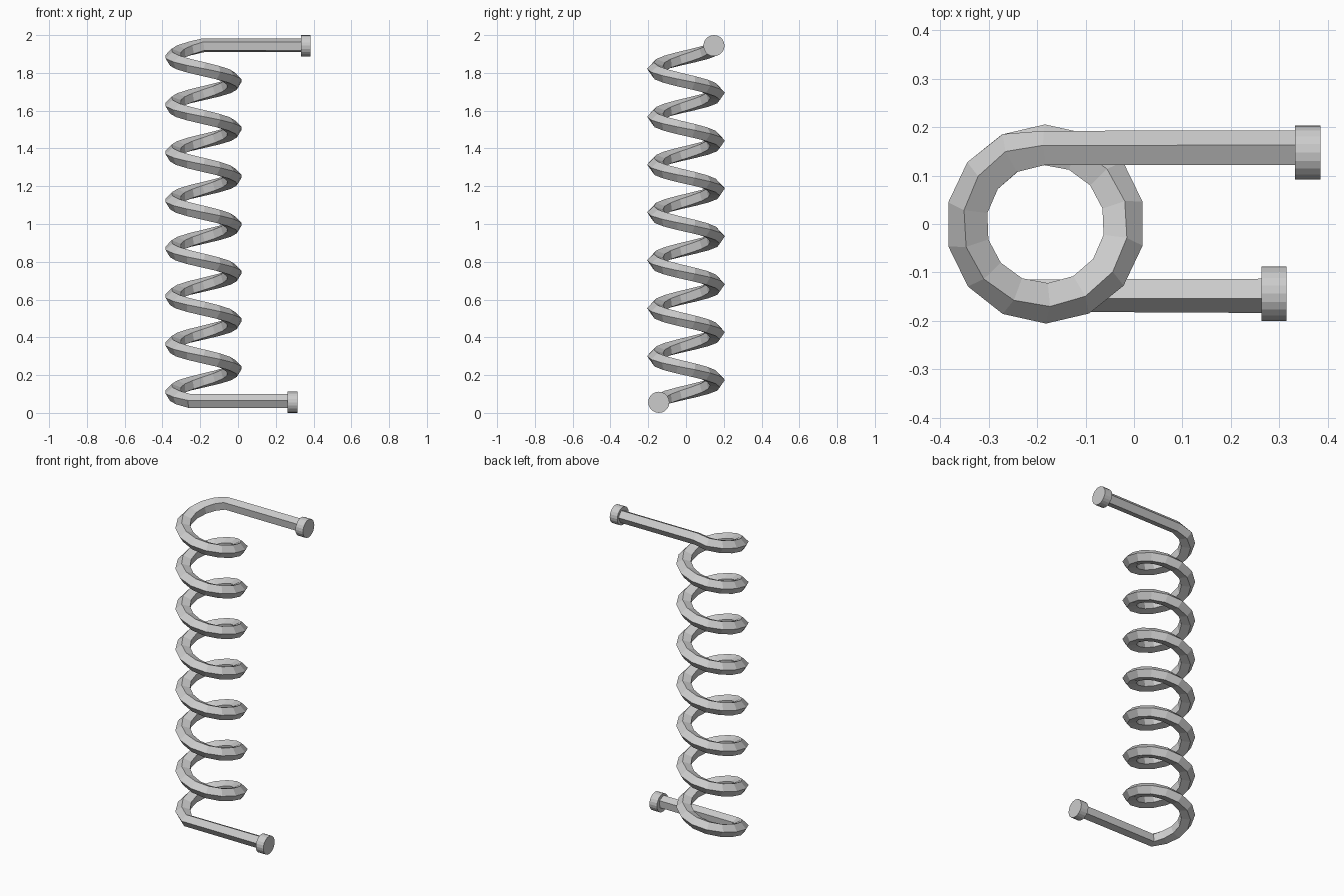
import bpy
import bmesh
from math import cos, sin, pi, radians
from mathutils import Vector, Matrix

if "Cube" in bpy.data.objects:
    bpy.data.objects.remove(bpy.data.objects["Cube"])

CX, RADIUS, SEGS, STEPS = -0.183, 0.161, 14, 104   # helix centre, radius, steps per turn, total
Z0, Z1 = 0.062, 1.945
UP = Vector((0, 0, 1))


def finish(name, bm):
    bmesh.ops.recalc_face_normals(bm, faces=bm.faces)
    mesh = bpy.data.meshes.new(name)
    bm.to_mesh(mesh)
    bm.free()
    obj = bpy.data.objects.new(name, mesh)
    bpy.context.collection.objects.link(obj)
    return obj


# Wire path: straight lower leg, clockwise coil, straight upper leg
path = [Vector((0.27, -0.146, Z0))]
for i in range(STEPS + 1):
    a = pi / 2 + (STEPS - i) * 2 * pi / SEGS
    path.append(Vector((CX + RADIUS * cos(a), RADIUS * sin(a), Z0 + (Z1 - Z0) * i / STEPS)))
path[-1].y = 0.155
path.append(Vector((0.345, 0.155, Z1)))

# Five-sided section swept along the path, one corner facing outward
bm = bmesh.new()
rings = []
last = len(path) - 1
for i, p in enumerate(path):
    t = Vector()
    if i > 0:
        t += (p - path[i - 1]).normalized()
    if i < last:
        t += (path[i + 1] - p).normalized()
    t.normalize()
    out = UP.cross(t).normalized()
    rise = t.cross(out)
    wide = 0.045 if 1 < i < last - 1 else 0.038
    ring = []
    for k in range(5):
        a = radians(6) + k * 2 * pi / 5
        ring.append(bm.verts.new(p + out * wide * cos(a) + rise * 0.039 * sin(a)))
    rings.append(ring)
for r, s in zip(rings, rings[1:]):
    for k in range(5):
        n = (k + 1) % 5
        bm.faces.new((r[k], r[n], s[n], s[k]))
bm.faces.new(rings[0])
bm.faces.new(rings[-1])
finish("coil_wire", bm)


# Round end caps on both legs
def end_cap(name, x, y, z):
    bm = bmesh.new()
    place = Matrix.Translation((x, y, z)) @ Matrix.Rotation(pi / 2, 4, 'Y')
    bmesh.ops.create_cone(bm, cap_ends=True, segments=20, radius1=0.056,
                          radius2=0.056, depth=0.052, matrix=place)
    finish(name, bm)


end_cap("lower_end_cap", 0.289, -0.144, 0.056)
end_cap("upper_end_cap", 0.359, 0.148, 1.944)
